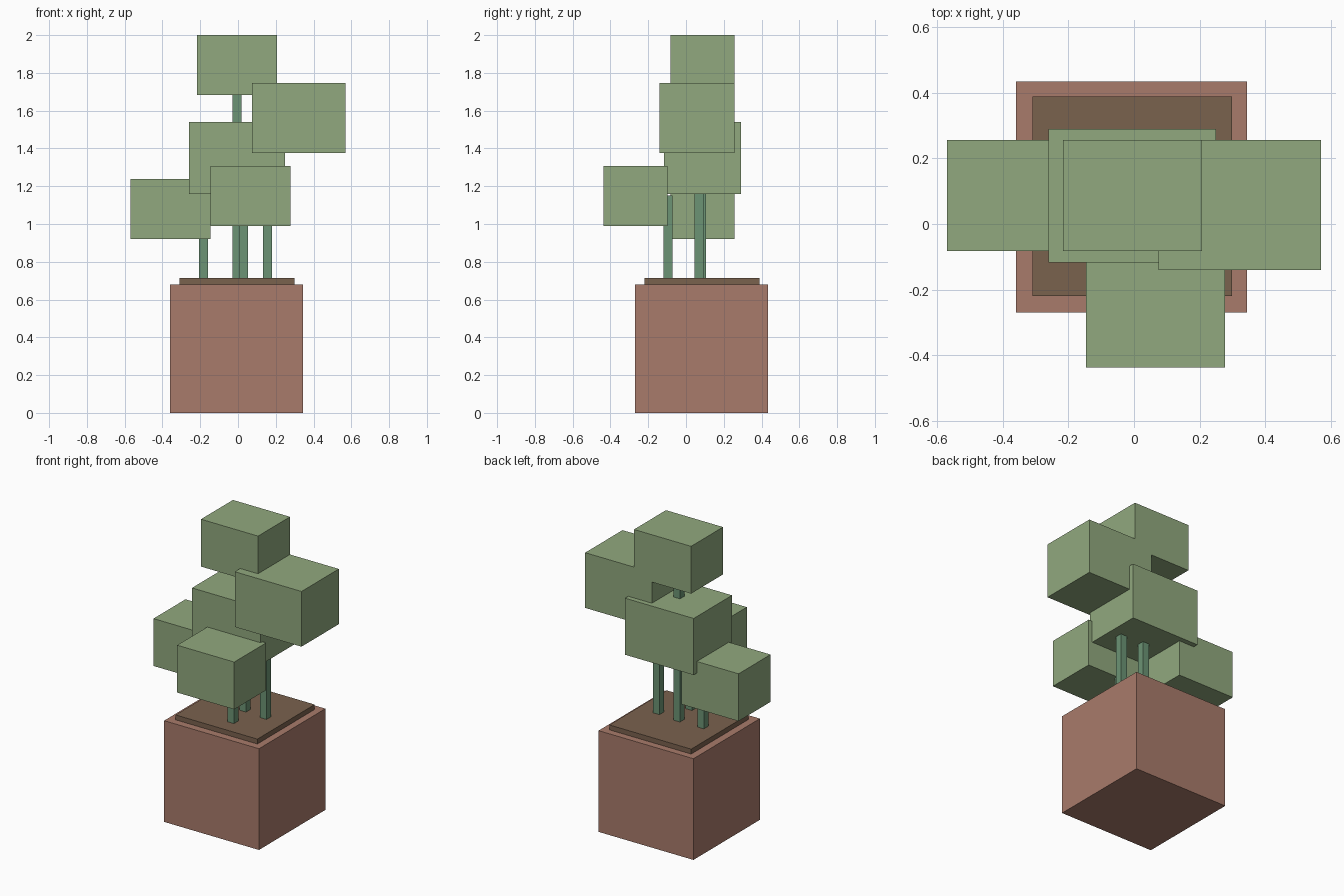
import bpy
import bmesh
from mathutils import Vector

old = bpy.data.objects.get("Cube")
if old:
    bpy.data.objects.remove(old, do_unlink=True)


def make_material(name, rgb):
    mat = bpy.data.materials.new(name)
    mat.use_nodes = True
    colour = (*rgb, 1.0)
    mat.diffuse_color = colour
    mat.node_tree.nodes["Principled BSDF"].inputs["Base Color"].default_value = colour
    return mat


def make_box(name, low, high, mat):
    """Flat-sided box between two opposite corners."""
    low, high = Vector(low), Vector(high)
    bm = bmesh.new()
    bmesh.ops.create_cube(bm, size=1)
    bmesh.ops.scale(bm, vec=high - low, verts=bm.verts)
    mesh = bpy.data.meshes.new(name)
    bm.to_mesh(mesh)
    bm.free()
    mesh.materials.append(mat)
    obj = bpy.data.objects.new(name, mesh)
    obj.location = (low + high) / 2
    bpy.context.collection.objects.link(obj)
    return obj


terracotta = make_material("terracotta", (0.397, 0.198, 0.147))
earth = make_material("brown earth", (0.195, 0.122, 0.076))
stem_green = make_material("stem green", (0.150, 0.296, 0.178))
leaf_green = make_material("leaf green", (0.283, 0.397, 0.209))

# Pot and the raised slab of soil on it
make_box("pot", (-0.36, -0.27, 0), (0.345, 0.435, 0.68), terracotta)
make_box("soil", (-0.31, -0.22, 0.66), (0.298, 0.388, 0.713), earth)

# Square stems: centre x, centre y, top height
STEM_HALF = 0.024
stems = {
    "tall_stem": (-0.006, 0.083, 1.84),
    "left_stem": (0.157, 0.068, 1.50),
    "right_stem": (-0.182, 0.081, 1.08),
    "front_stem": (0.029, -0.095, 1.15),
}
for name, (x, y, top) in stems.items():
    make_box(name, (x - STEM_HALF, y - STEM_HALF, 0.70),
             (x + STEM_HALF, y + STEM_HALF, top), stem_green)

# Blocks of foliage
foliage = {
    "top_foliage": ((-0.217, -0.083, 1.682), (0.207, 0.256, 2.0)),
    "left_foliage": ((0.074, -0.14, 1.376), (0.57, 0.256, 1.747)),
    "middle_foliage": ((-0.26, -0.117, 1.16), (0.25, 0.29, 1.54)),
    "right_foliage": ((-0.57, -0.083, 0.92), (-0.146, 0.256, 1.238)),
    "front_foliage": ((-0.146, -0.437, 0.99), (0.278, -0.098, 1.308)),
}
for name, (low, high) in foliage.items():
    make_box(name, low, high, leaf_green)
